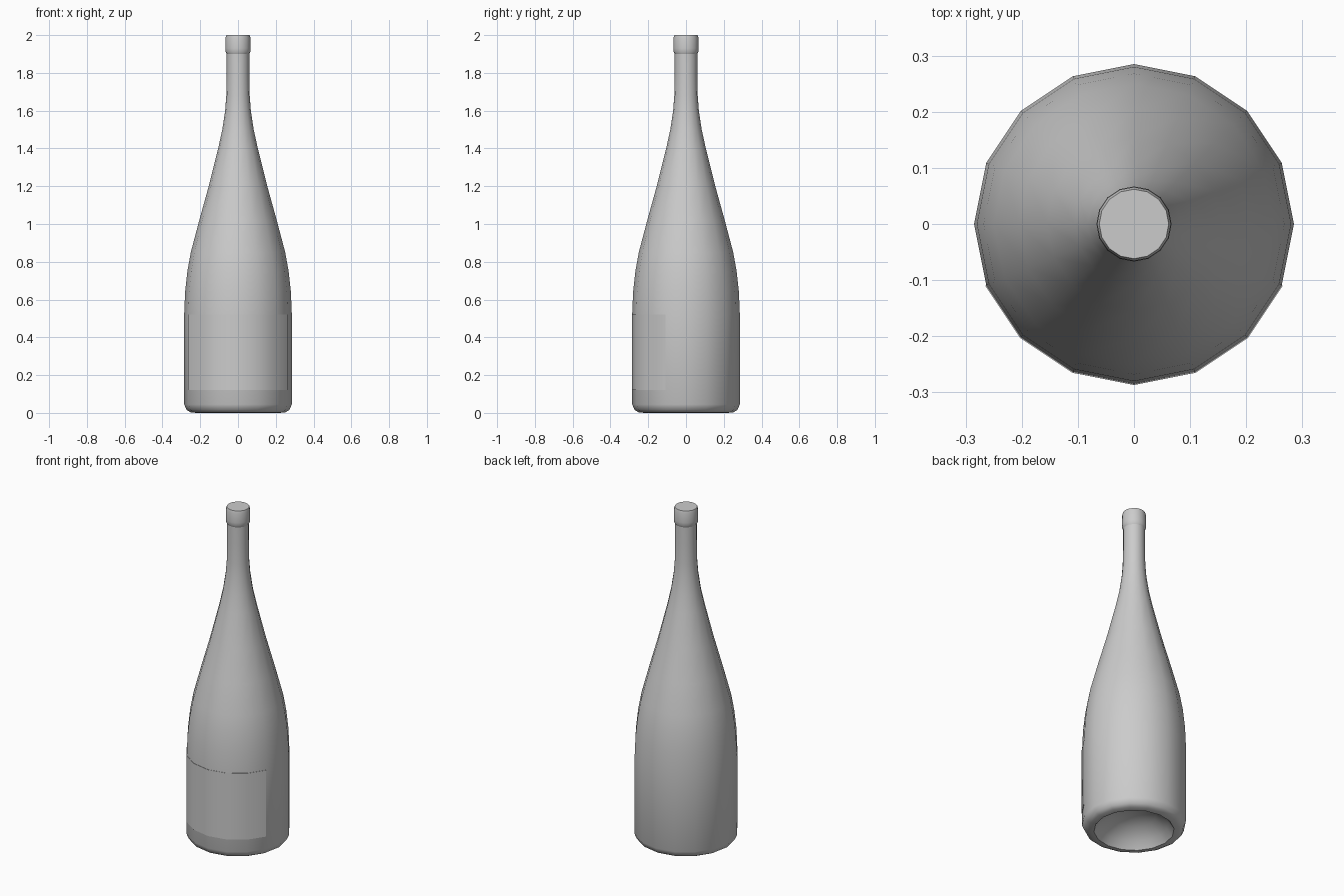
import bpy, bmesh, math

if "Cube" in bpy.data.objects:
    bpy.data.objects.remove(bpy.data.objects["Cube"], do_unlink=True)

SIDES = 16


def material(name, rgb):
    mat = bpy.data.materials.new(name)
    mat.use_nodes = True
    mat.diffuse_color = (*rgb, 1)
    mat.node_tree.nodes["Principled BSDF"].inputs["Base Color"].default_value = (*rgb, 1)
    return mat


def revolve(name, profile, mat, first=0, count=SIDES):
    """Sweep an (r, z) profile around z over some of the sides; r = 0 is a pole."""
    bm = bmesh.new()
    closed = count == SIDES
    steps = count if closed else count + 1
    rings = []
    for r, z in profile:
        if r == 0:
            rings.append([bm.verts.new((0, 0, z))] * steps)
            continue
        angles = [math.tau * (first + i) / SIDES for i in range(steps)]
        rings.append([bm.verts.new((r * math.cos(a), r * math.sin(a), z)) for a in angles])
    for low, high in zip(rings, rings[1:]):
        for i in range(count):
            j = (i + 1) % steps
            corners = list(dict.fromkeys((low[i], low[j], high[j], high[i])))
            bm.faces.new(corners)
    mesh = bpy.data.meshes.new(name)
    bm.to_mesh(mesh)
    bm.free()
    mesh.materials.append(mat)
    obj = bpy.data.objects.new(name, mesh)
    bpy.context.collection.objects.link(obj)
    bpy.ops.object.select_all(action="DESELECT")
    obj.select_set(True)
    bpy.context.view_layer.objects.active = obj
    bpy.ops.object.shade_smooth_by_angle(angle=math.radians(50))
    return obj


grey = material("plain grey", (0.6, 0.6, 0.6))

# Glass body: hollow base, straight wall, long shoulder and slim neck
body = [(0, 0.12), (0.12, 0.09), (0.19, 0.04), (0.22, 0),
        (0.25, 0.003), (0.272, 0.015), (0.285, 0.045), (0.285, 0.52),
        (0.28, 0.64), (0.268, 0.75), (0.25, 0.85), (0.205, 1.02),
        (0.155, 1.2), (0.105, 1.4), (0.083, 1.5), (0.068, 1.6),
        (0.062, 1.68), (0.06, 1.8), (0.06, 1.91)]
revolve("bottle_body", body, grey)

# Lip collar with a flat closed top
collar = [(0.06, 1.9), (0.066, 1.912), (0.067, 1.93), (0.066, 1.985),
          (0.062, 2.0), (0, 2.0)]
revolve("lip_collar", collar, grey)

# Thin label wrapped around the six front sides
revolve("front_label", [(0.285, 0.12), (0.287, 0.12), (0.287, 0.52), (0.285, 0.52)],
        grey, first=9, count=6)
